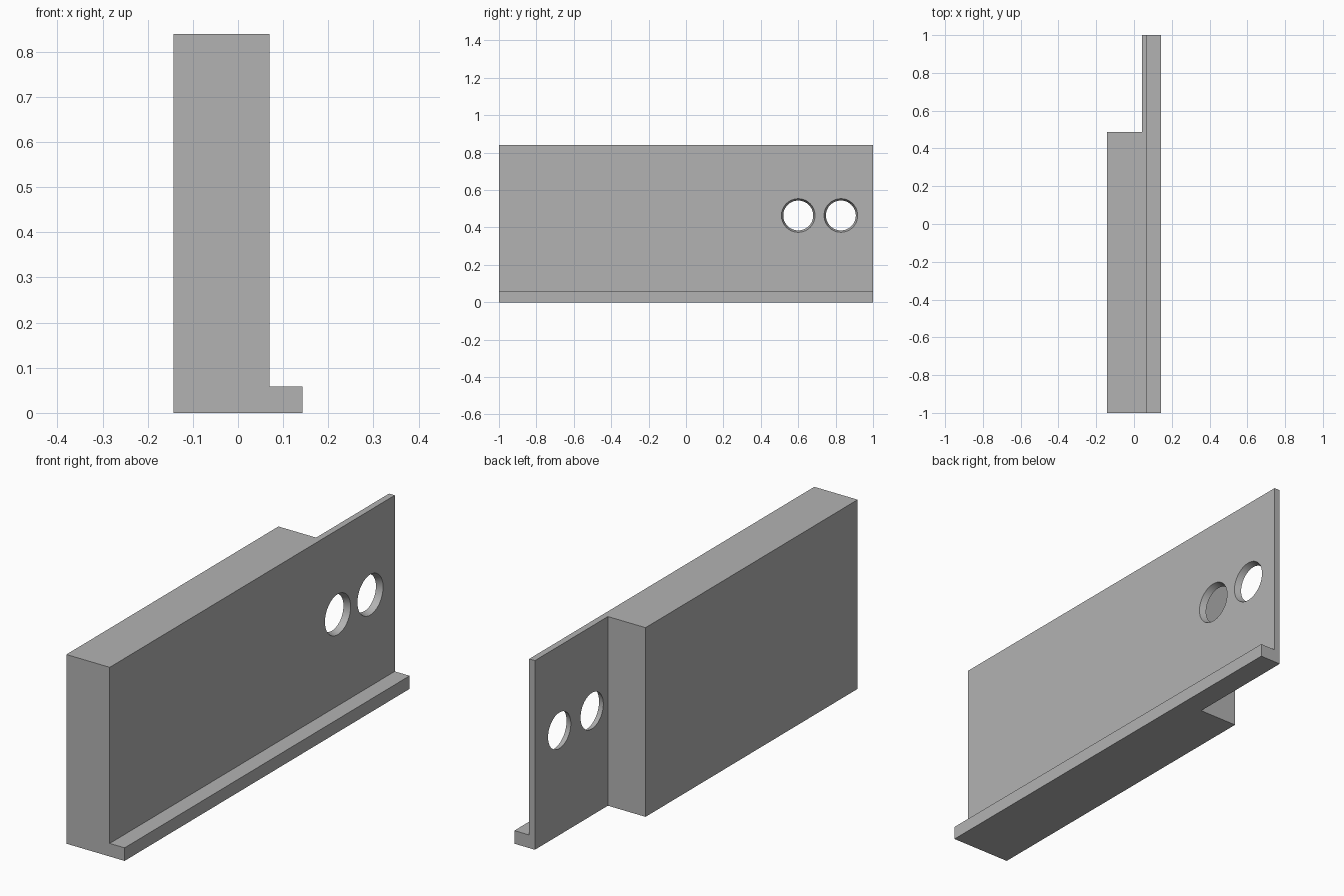
import bpy
import bmesh
from math import pi
from mathutils import Matrix

if "Cube" in bpy.data.objects:
    bpy.data.objects.remove(bpy.data.objects["Cube"], do_unlink=True)

# Main dimensions
LEFT, PLATE_BACK, PLATE_FACE, LIP_EDGE = -0.143, 0.042, 0.07, 0.143
HEIGHT, LIP_HEIGHT = 0.84, 0.058
BLOCK_END = 0.488
HOLE_Z, HOLE_CENTRES = 0.464, (0.6, 0.828)
WIDE_RADIUS, NARROW_RADIUS = 0.09, 0.08

grey = bpy.data.materials.new("plain grey")
grey.use_nodes = True
colour = (0.45, 0.45, 0.45, 1)
grey.diffuse_color = colour
grey.node_tree.nodes["Principled BSDF"].inputs["Base Color"].default_value = colour


def make_object(name, bm):
    bmesh.ops.recalc_face_normals(bm, faces=bm.faces)
    mesh = bpy.data.meshes.new(name)
    bm.to_mesh(mesh)
    bm.free()
    mesh.materials.append(grey)
    obj = bpy.data.objects.new(name, mesh)
    bpy.context.collection.objects.link(obj)
    return obj


def cut(target, cutter):
    cutter.hide_render = True
    mod = target.modifiers.new(cutter.name, "BOOLEAN")
    mod.operation = "DIFFERENCE"
    mod.solver = "EXACT"
    mod.object = cutter
    bpy.context.view_layer.objects.active = target
    bpy.ops.object.modifier_apply(modifier=mod.name)
    bpy.data.objects.remove(cutter, do_unlink=True)


# Body with foot lip: one profile extruded along the full length
profile = [(LEFT, 0), (LIP_EDGE, 0), (LIP_EDGE, LIP_HEIGHT),
           (PLATE_FACE, LIP_HEIGHT), (PLATE_FACE, HEIGHT), (LEFT, HEIGHT)]
bm = bmesh.new()
face = bm.faces.new([bm.verts.new((x, -1, z)) for x, z in profile])
extruded = bmesh.ops.extrude_face_region(bm, geom=[face])["geom"]
bmesh.ops.translate(bm, vec=(0, 2, 0),
                    verts=[v for v in extruded if isinstance(v, bmesh.types.BMVert)])
body = make_object("block_with_plate_and_lip", bm)

# Notch that leaves only the thin plate at the rear
bm = bmesh.new()
bmesh.ops.create_cube(bm, size=1, matrix=Matrix.Translation(
    (PLATE_BACK - 0.5, BLOCK_END + 0.5, 0.5)) @ Matrix.Diagonal((1, 1, 2, 1)))
cut(body, make_object("notch_cutter", bm))

# Tapered screw holes, wider on the lip side
middle = (PLATE_BACK + PLATE_FACE) / 2
thickness = PLATE_FACE - PLATE_BACK
slope = (WIDE_RADIUS - NARROW_RADIUS) / thickness
for y in HOLE_CENTRES:
    bm = bmesh.new()
    bmesh.ops.create_cone(
        bm, cap_ends=True, segments=48,
        radius1=NARROW_RADIUS - slope * 0.01, radius2=WIDE_RADIUS + slope * 0.01,
        depth=thickness + 0.02,
        matrix=Matrix.Translation((middle, y, HOLE_Z)) @ Matrix.Rotation(pi / 2, 4, "Y"))
    cut(body, make_object("hole_cutter", bm))

# Smooth hole walls, crisp edges elsewhere
bpy.ops.object.select_all(action="DESELECT")
body.select_set(True)
bpy.context.view_layer.objects.active = body
bpy.ops.object.shade_smooth_by_angle(angle=pi / 6)
